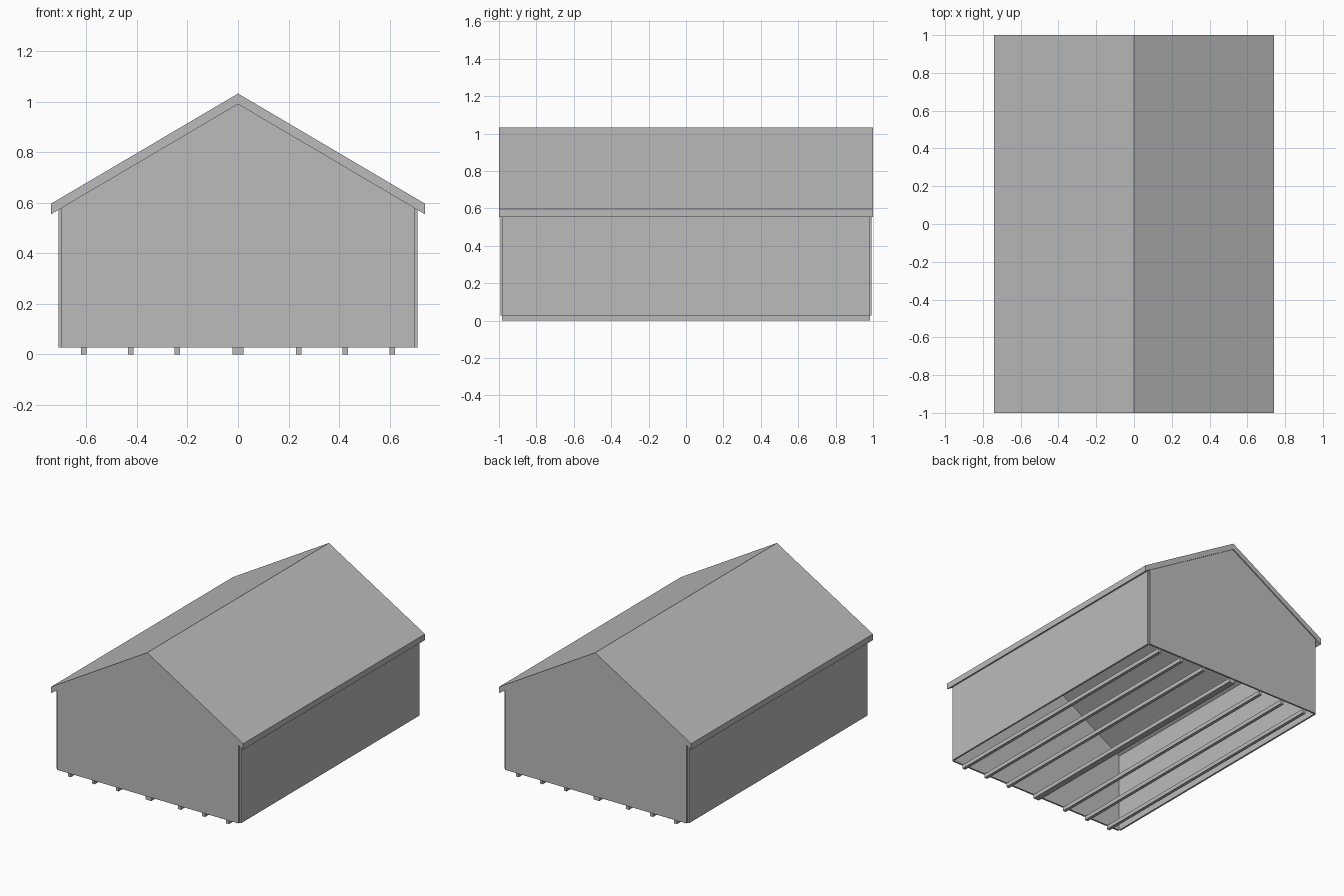
import bpy
import bmesh

cube = bpy.data.objects.get("Cube")
if cube:
    bpy.data.objects.remove(cube, do_unlink=True)

GREY = (0.5, 0.5, 0.5, 1.0)
mat = bpy.data.materials.new("plain grey")
mat.use_nodes = True
mat.diffuse_color = GREY
mat.node_tree.nodes["Principled BSDF"].inputs["Base Color"].default_value = GREY

FLOOR = 0.028        # underside of the walls
RIDGE = 1.033        # top of the roof
DROP = 0.589         # roof fall per unit of x
ROOF = 0.042         # vertical roof thickness
EAVE = 0.74
HALF_W, HALF_L = 0.71, 0.993
THICK = 0.012


def underside(x):
    return RIDGE - ROOF - DROP * abs(x)


def extrude_y(name, profile, y0, y1):
    """Sweep an (x, z) outline along y into a solid."""
    bm = bmesh.new()
    face = bm.faces.new([bm.verts.new((x, y0, z)) for x, z in profile])
    swept = bmesh.ops.extrude_face_region(bm, geom=[face])["geom"]
    verts = [v for v in swept if isinstance(v, bmesh.types.BMVert)]
    bmesh.ops.translate(bm, verts=verts, vec=(0, y1 - y0, 0))
    bmesh.ops.recalc_face_normals(bm, faces=bm.faces)
    mesh = bpy.data.meshes.new(name)
    bm.to_mesh(mesh)
    bm.free()
    mesh.materials.append(mat)
    obj = bpy.data.objects.new(name, mesh)
    bpy.context.collection.objects.link(obj)
    return obj


# Gabled roof slab
extrude_y("roof", [
    (-EAVE, RIDGE - DROP * EAVE), (0, RIDGE), (EAVE, RIDGE - DROP * EAVE),
    (EAVE, underside(EAVE)), (0, underside(0)), (-EAVE, underside(EAVE))], -1, 1)

# Gable walls at both ends
inner = HALF_W - THICK
gable = [(-inner, FLOOR), (inner, FLOOR), (inner, underside(inner)),
         (0, underside(0)), (-inner, underside(inner))]
extrude_y("front_wall", gable, -HALF_L, THICK - HALF_L)
extrude_y("back_wall", gable, HALF_L - THICK, HALF_L)

# Long side walls, set between the gables
for name, s in (("left_wall", 1), ("right_wall", -1)):
    extrude_y(name, [(s * inner, FLOOR), (s * HALF_W, FLOOR),
                     (s * HALF_W, underside(HALF_W)), (s * inner, underside(inner))],
              THICK - HALF_L, HALF_L - THICK)

# Floor runners under the open base, the middle one wider
for i, x in enumerate((-0.61, -0.425, -0.24, 0, 0.24, 0.425, 0.61)):
    w = 0.011 if x else 0.022
    extrude_y(f"runner_{i + 1}", [(x - w, 0), (x + w, 0), (x + w, FLOOR), (x - w, FLOOR)],
              -0.985, 0.985)
